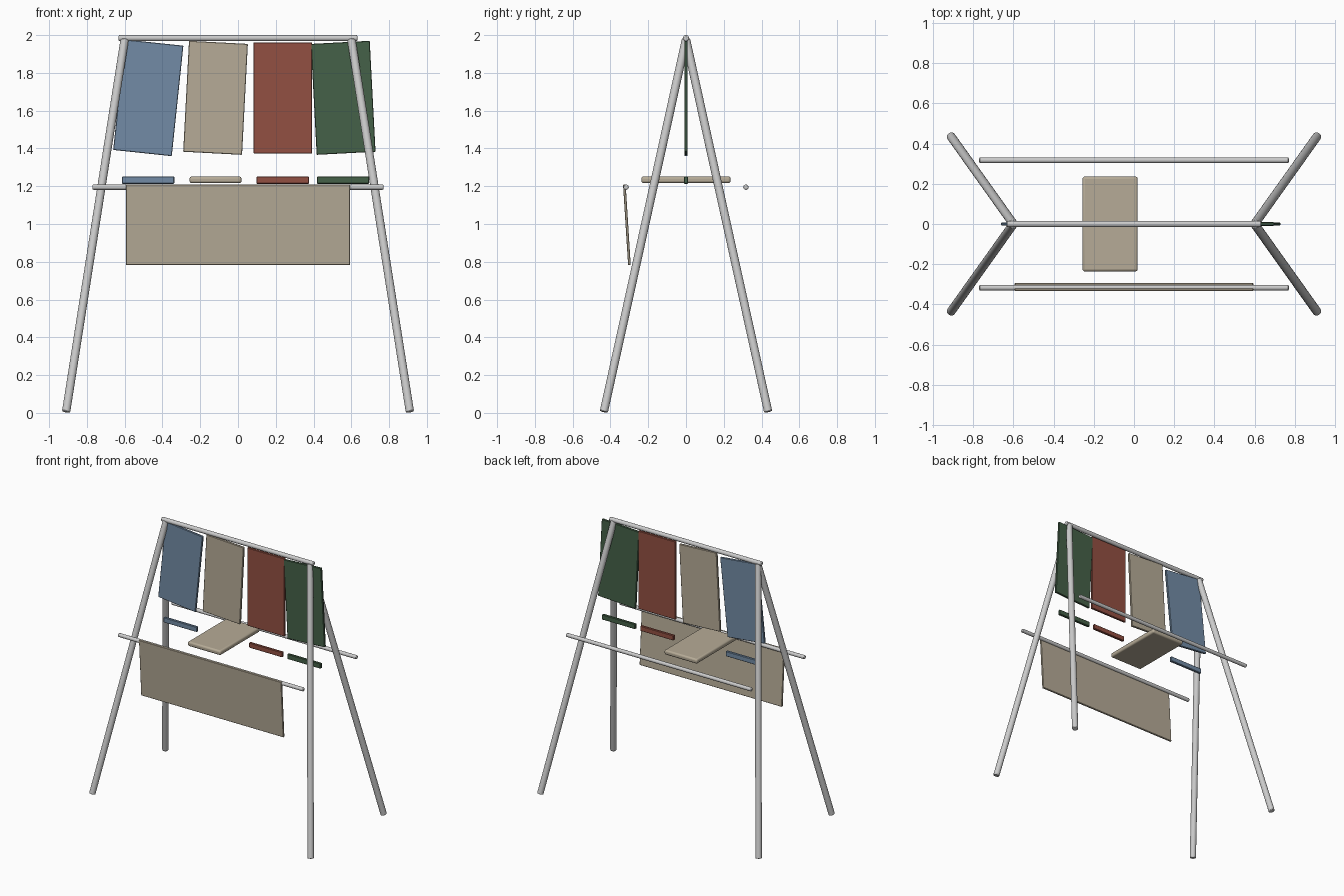
import bpy, math
from mathutils import Vector

if "Cube" in bpy.data.objects:
    bpy.data.objects.remove(bpy.data.objects["Cube"])


def material(name, rgb):
    m = bpy.data.materials.new(name)
    m.diffuse_color = (*rgb, 1)
    m.use_nodes = True
    m.node_tree.nodes["Principled BSDF"].inputs["Base Color"].default_value = m.diffuse_color
    return m


BLUE = material("blue", (0.17, 0.26, 0.38))
BEIGE = material("beige", (0.47, 0.41, 0.31))
RED = material("red", (0.29, 0.08, 0.055))
GREEN = material("green", (0.06, 0.12, 0.065))


def bevel(ob, width, segments):
    mod = ob.modifiers.new("bevel", 'BEVEL')
    mod.width = width
    mod.segments = segments
    mod.limit_method = 'ANGLE'


def tube(name, a, b, radius):
    a, b = Vector(a), Vector(b)
    d = b - a
    bpy.ops.mesh.primitive_cylinder_add(vertices=24, radius=radius, depth=d.length,
                                        location=(a + b) / 2)
    ob = bpy.context.object
    ob.name = name
    ob.rotation_euler = d.to_track_quat('Z', 'Y').to_euler()
    bpy.ops.object.shade_smooth_by_angle(angle=math.radians(40))
    bevel(ob, 0.005, 2)
    return ob


def box(name, loc, size, mat, rot=(0, 0, 0), edge=0.003, segments=1):
    bpy.ops.mesh.primitive_cube_add(size=1, location=loc,
                                    rotation=[math.radians(r) for r in rot])
    ob = bpy.context.object
    ob.name = name
    ob.scale = size
    bpy.ops.object.transform_apply(location=False, rotation=False, scale=True)
    ob.data.materials.append(mat)
    if segments > 1:
        bpy.ops.object.shade_smooth_by_angle(angle=math.radians(40))
    bevel(ob, edge, segments)
    return ob


# Top bar, splayed legs and side rails
tube("top_bar", (-0.632, 0, 1.984), (0.632, 0, 1.984), 0.016)
for sy, depth in ((-1, "front"), (1, "back")):
    for sx, side in ((-1, "left"), (1, "right")):
        tube(f"{depth}_{side}_leg", (sx * 0.6, 0, 1.978),
             (sx * 0.91, sy * 0.435, 0.006), 0.022)
    tube(f"{depth}_rail", (-0.77, sy * 0.317, 1.195), (0.77, sy * 0.317, 1.195), 0.014)

# Hanging cloths, each swung a little
for name, x, tilt, mat in (("blue", -0.475, 6, BLUE), ("beige", -0.119, 3, BEIGE),
                           ("red", 0.237, 0, RED), ("green", 0.557, -3, GREEN)):
    box(f"{name}_cloth", (x, 0, 1.668), (0.312, 0.017, 0.588), mat, rot=(0, tilt, 0))

# Short bars below the cloths
for name, x, mat in (("blue", -0.476, BLUE), ("red", 0.237, RED), ("green", 0.556, GREEN)):
    box(f"{name}_bar", (x, 0, 1.232), (0.277, 0.02, 0.038), mat)

# Flat folded seat pad
box("seat_pad", (-0.119, 0, 1.234), (0.275, 0.472, 0.035), BEIGE, edge=0.012, segments=3)

# Front panel draped from the rail
box("front_panel", (0, -0.313, 0.996), (1.187, 0.014, 0.428), BEIGE, rot=(3.6, 0, 0))
